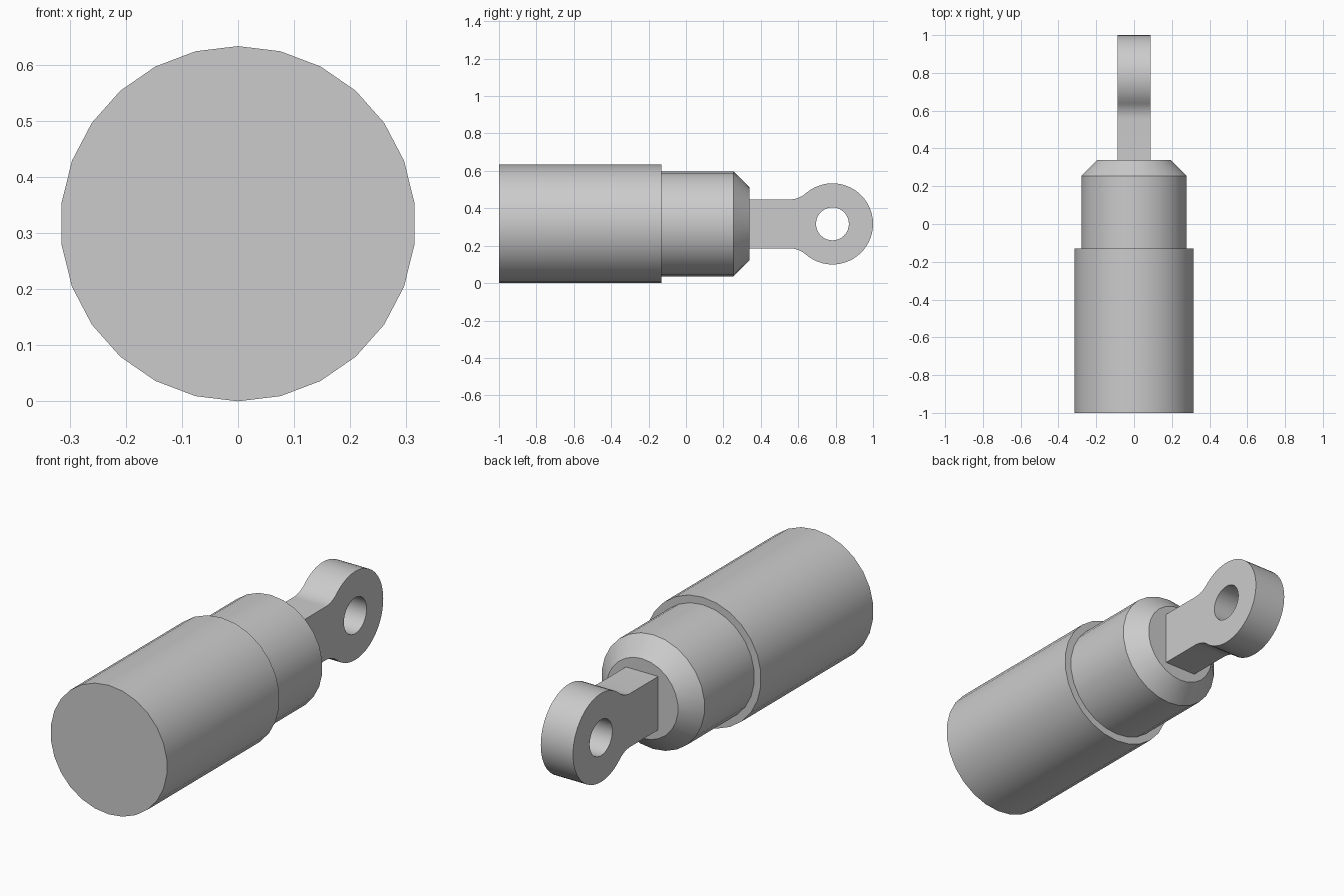
import bpy, bmesh
from math import sin, cos, pi, sqrt, atan2, radians

if "Cube" in bpy.data.objects:
    bpy.data.objects.remove(bpy.data.objects["Cube"], do_unlink=True)

SIDES = 26
AXIS_Z = 0.3165

grey = bpy.data.materials.new("plain_grey")
grey.use_nodes = True
colour = (0.6, 0.6, 0.6, 1)
grey.diffuse_color = colour
grey.node_tree.nodes["Principled BSDF"].inputs["Base Color"].default_value = colour


def finish(name, bm):
    bmesh.ops.recalc_face_normals(bm, faces=bm.faces)
    mesh = bpy.data.meshes.new(name)
    bm.to_mesh(mesh)
    bm.free()
    mesh.materials.append(grey)
    obj = bpy.data.objects.new(name, mesh)
    bpy.context.collection.objects.link(obj)
    bpy.ops.object.select_all(action='DESELECT')
    obj.select_set(True)
    bpy.context.view_layer.objects.active = obj
    bpy.ops.object.shade_smooth_by_angle(angle=radians(30))
    return obj


def turned(name, profile):
    """Closed solid turned about the long axis from (y, radius) pairs."""
    bm = bmesh.new()
    rings = []
    for y, r in profile:
        angles = [2 * pi * i / SIDES for i in range(SIDES)]
        rings.append([bm.verts.new((r * sin(a), y, AXIS_Z + r * cos(a))) for a in angles])
    for a, b in zip(rings, rings[1:]):
        for i in range(SIDES):
            j = (i + 1) % SIDES
            bm.faces.new((a[i], a[j], b[j], b[i]))
    bm.faces.new(rings[0])
    bm.faces.new(rings[-1])
    return finish(name, bm)


def arc(cy, cz, r, start, end, steps):
    return [(cy + r * cos(start + (end - start) * i / steps),
             cz + r * sin(start + (end - start) * i / steps)) for i in range(steps + 1)]


# Main barrel, and the narrower sleeve with a chamfered end
turned("barrel", [(-1, AXIS_Z), (-0.13, AXIS_Z)])
turned("sleeve", [(-0.13, 0.28), (0.255, 0.28), (0.34, 0.195)])

# Rod eye outline: flat bar, fillet, round eye; upper half then mirrored
eye_y, eye_r, hole_r = 0.783, 0.217, 0.088
bar_half, fillet_y, thickness = 0.131, 0.555, 0.175
d = eye_y - fillet_y
fillet_r = (d * d + bar_half ** 2 - eye_r ** 2) / (2 * (eye_r - bar_half))
tangent = atan2(bar_half + fillet_r, -d)
upper = [(0.34, bar_half)]
upper += arc(fillet_y, bar_half + fillet_r, fillet_r, -pi / 2, tangent - pi, 8)
upper += arc(eye_y, 0, eye_r, tangent, 0, 20)[1:]
outline = upper + [(y, -z) for y, z in reversed(upper[:-1])]
hole = arc(eye_y, 0, hole_r, 0, 2 * pi, 32)[:-1]

bm = bmesh.new()
edges = []
for loop in (outline, hole):
    vs = [bm.verts.new((-thickness / 2, y, AXIS_Z + z)) for y, z in loop]
    edges += [bm.edges.new((vs[i - 1], vs[i])) for i in range(len(vs))]
bmesh.ops.triangle_fill(bm, edges=edges, use_beauty=True)
extruded = bmesh.ops.extrude_face_region(bm, geom=bm.faces[:], use_keep_orig=True)
moved = [v for v in extruded["geom"] if isinstance(v, bmesh.types.BMVert)]
bmesh.ops.translate(bm, verts=moved, vec=(thickness, 0, 0))
finish("rod_eye", bm)
